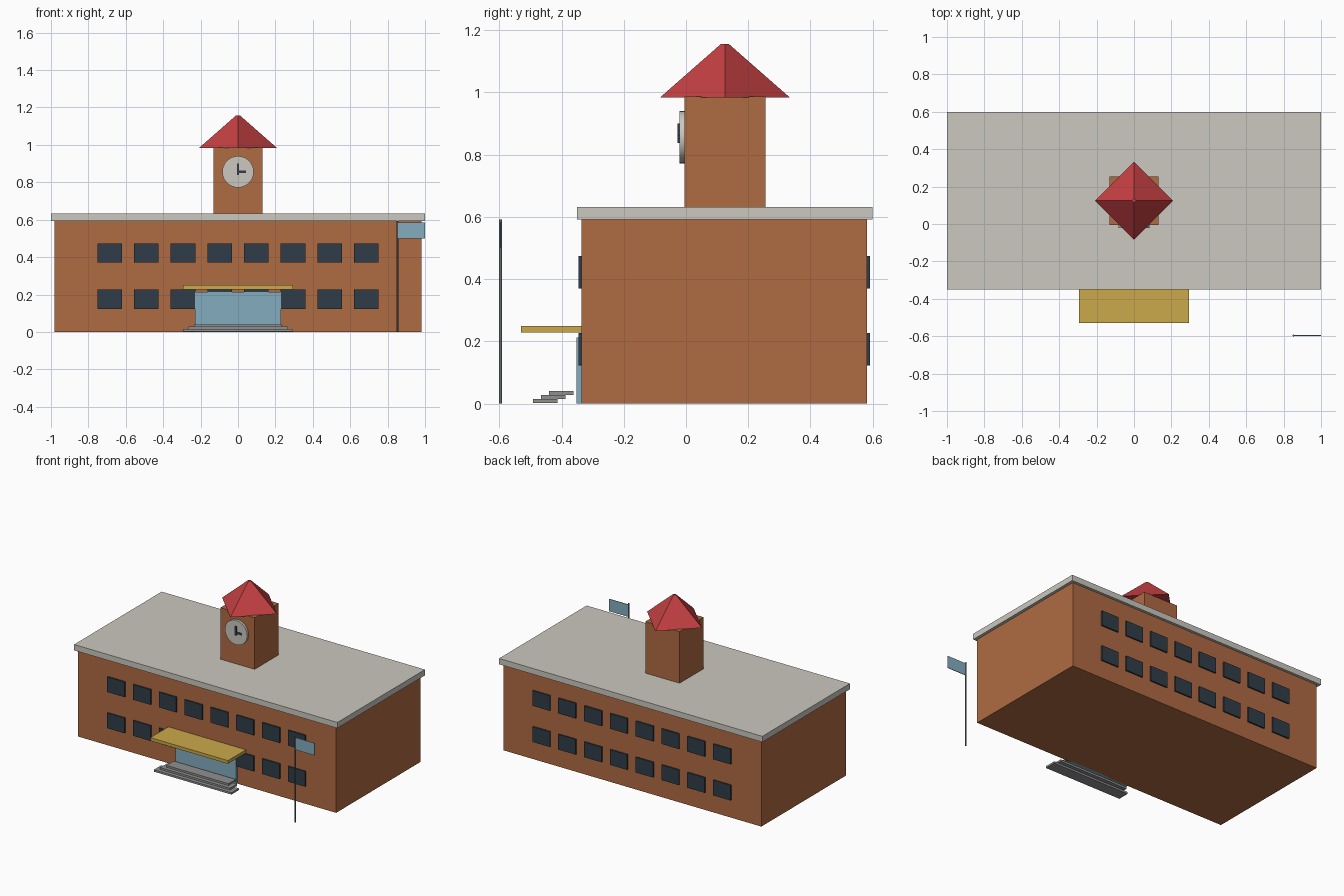
import bpy
import math
from mathutils import Matrix

if "Cube" in bpy.data.objects:
    bpy.data.objects.remove(bpy.data.objects["Cube"], do_unlink=True)


def material(name, rgb):
    mat = bpy.data.materials.new(name)
    mat.use_nodes = True
    color = (*rgb, 1)
    mat.diffuse_color = color
    mat.node_tree.nodes["Principled BSDF"].inputs["Base Color"].default_value = color
    return mat


brick = material("brick", (0.43, 0.145, 0.054))
stone = material("pale stone", (0.6, 0.58, 0.53))
glass = material("dark glass", (0.03, 0.046, 0.065))
blue = material("light blue", (0.23, 0.42, 0.52))
yellow = material("canopy yellow", (0.6, 0.4, 0.07))
red = material("roof red", (0.55, 0.05, 0.054))
grey = material("step grey", (0.28, 0.28, 0.28))
metal = material("pole metal", (0.13, 0.15, 0.16))


def finish(name, mat):
    obj = bpy.context.object
    obj.name = name
    obj.data.materials.append(mat)
    return obj


def box(name, mat, x, y, z):
    """Box spanning the (low, high) ranges x, y and z."""
    bpy.ops.mesh.primitive_cube_add(size=1, location=[sum(r) / 2 for r in (x, y, z)])
    obj = finish(name, mat)
    obj.data.transform(Matrix.Diagonal([r[1] - r[0] for r in (x, y, z)] + [1]))
    return obj


# Main block and flat roof
front, back = -0.335, 0.582
box("main_building", brick, (-0.98, 0.98), (front, back), (0, 0.594))
box("flat_roof", stone, (-1, 1), (-0.35, 0.6), (0.592, 0.632))

# Two rows of eight windows, front and back
for side, wall in (("front", front), ("back", back)):
    for row, z in enumerate((0.174, 0.422)):
        for col in range(8):
            x = (col - 3.5) * 0.196
            box(f"{side}_window_{row}_{col}", glass, (x - 0.066, x + 0.066),
                (wall - 0.01, wall + 0.01), (z - 0.052, z + 0.052))

# Entrance: doors, canopy and steps
box("entrance_doors", blue, (-0.23, 0.23), (-0.352, front + 0.01), (0, 0.213))
box("entrance_canopy", yellow, (-0.295, 0.295), (-0.53, front + 0.005), (0.228, 0.25))
for i in range(3):
    half, y, z = 0.295 - i * 0.03, -0.492 + i * 0.026, 0.002 + i * 0.013
    box(f"step_{i}", grey, (-half, half), (y, y + 0.079), (z, z + 0.013))

# Clock tower with a pyramid roof turned to the diagonal
tower_y = 0.125
box("tower", brick, (-0.13, 0.13), (tower_y - 0.13, tower_y + 0.13), (0.62, 0.986))
bpy.ops.mesh.primitive_cone_add(vertices=4, radius1=0.208, radius2=0.012, depth=0.172,
                                location=(0, tower_y, 1.07))
finish("tower_roof", red)

# Clock face and hands
bpy.ops.mesh.primitive_cylinder_add(vertices=32, radius=0.084, depth=0.02,
                                    location=(0, -0.011, 0.856),
                                    rotation=(math.pi / 2, 0, 0))
finish("clock_face", stone)
bpy.ops.object.shade_smooth_by_angle()
box("minute_hand", glass, (-0.006, 0.006), (-0.027, -0.02), (0.838, 0.9))
box("hour_hand", glass, (-0.006, 0.042), (-0.027, -0.02), (0.85, 0.862))

# Flagpole and flag
bpy.ops.mesh.primitive_cylinder_add(vertices=12, radius=0.005, depth=0.592,
                                    location=(0.852, -0.596, 0.296))
finish("flagpole", metal)
bpy.ops.object.shade_smooth_by_angle()
box("flag", blue, (0.855, 1), (-0.598, -0.594), (0.5, 0.584))
